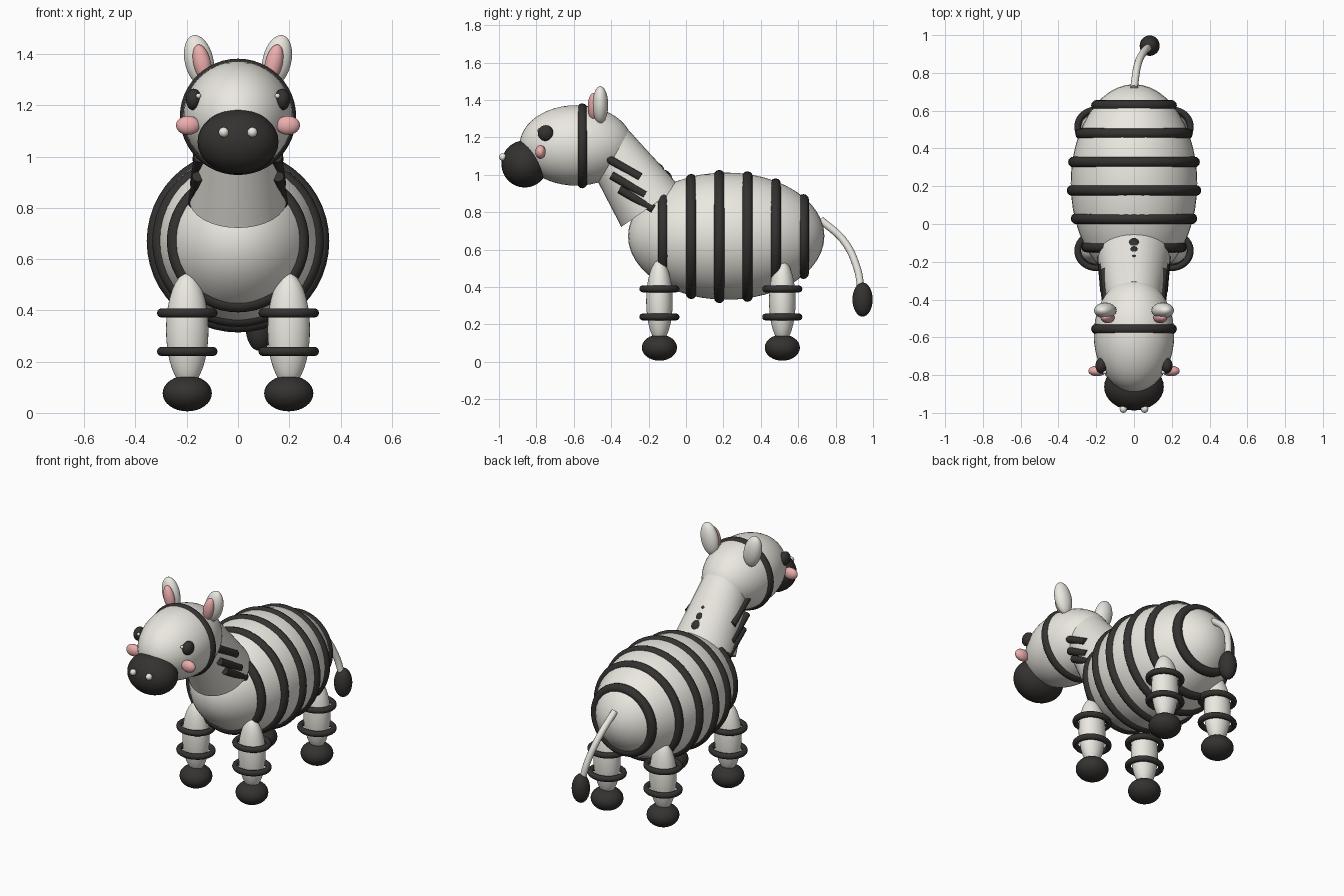
import bpy, math
from mathutils import Vector

if "Cube" in bpy.data.objects:
    bpy.data.objects.remove(bpy.data.objects["Cube"])


def mat(name, c):
    m = bpy.data.materials.new(name)
    m.diffuse_color = (*c, 1)
    m.use_nodes = True
    m.node_tree.nodes["Principled BSDF"].inputs["Base Color"].default_value = m.diffuse_color
    return m


CREAM = mat("cream", (0.83, 0.81, 0.75))
DARK = mat("dark", (0.035, 0.032, 0.03))
PINK = mat("pink", (0.85, 0.42, 0.42))


def finish(name, m):
    o = bpy.context.object
    o.name = name
    o.data.materials.append(m)
    bpy.ops.object.shade_smooth_by_angle(angle=math.radians(40))
    return o


def ball(name, loc, size, m, rot=(0, 0, 0), seg=32):
    bpy.ops.mesh.primitive_uv_sphere_add(segments=seg, ring_count=seg // 2, location=loc, rotation=rot)
    bpy.context.object.scale = size
    return finish(name, m)


def ring(name, loc, major, minor, rot=(0, 0, 0), scale=(1, 1, 1)):
    bpy.ops.mesh.primitive_torus_add(location=loc, rotation=rot, major_radius=major, minor_radius=minor,
                                     major_segments=48, minor_segments=12)
    bpy.context.object.scale = scale
    return finish(name, DARK)


def rod(name, a, b, r1, r2, m):
    a, b = Vector(a), Vector(b)
    d = b - a
    bpy.ops.mesh.primitive_cone_add(vertices=32, radius1=r1, radius2=r2, depth=d.length, location=(a + b) / 2,
                                    rotation=d.to_track_quat('Z', 'Y').to_euler())
    return finish(name, m)


UPRIGHT = (math.pi / 2, 0, 0)

# Body and its stripes
ball("body", (0, 0.215, 0.672), (0.335, 0.525, 0.34), CREAM, seg=48)
for i in range(6):
    y = -0.122 + 0.15 * i
    r = 0.34 * math.sqrt(1 - ((y - 0.215) / 0.525) ** 2)
    ring("body_stripe", (0, y, 0.67), r - 0.012, 0.029, UPRIGHT)

# Neck and mane
rod("neck", (0, -0.19, 0.83), (0, -0.418, 1.158), 0.19, 0.138, CREAM)
for i in range(5):
    t = i / 4
    ball("mane_tuft", (0, -0.27 + 0.15 * t, 1.145 - 0.165 * t), (0.024 + 0.016 * t, 0.03 + 0.015 * t, 0.035 + 0.015 * t),
         DARK, (0.7, 0, 0), 20)

# Head, head stripe and muzzle
ball("head", (0, -0.587, 1.157), (0.213, 0.303, 0.215), CREAM, seg=48)
ring("head_stripe", (0, -0.555, 1.155), 0.2, 0.027, UPRIGHT)
ball("muzzle", (0, -0.862, 1.058), (0.158, 0.125, 0.126), DARK)

for s in (-1, 1):
    # Face details
    ball("nostril", (s * 0.056, -0.98, 1.095), (0.02, 0.02, 0.02), CREAM, seg=16)
    ball("eye", (s * 0.173, -0.75, 1.223), (0.031, 0.042, 0.042), DARK, seg=24)
    ball("eye_glint", (s * 0.154, -0.785, 1.237), (0.01, 0.01, 0.01), CREAM, seg=12)
    ball("cheek", (s * 0.195, -0.778, 1.122), (0.047, 0.028, 0.037), PINK, seg=24)
    # Ears
    tilt = (0, s * math.radians(13), 0)
    ball("ear", (s * 0.152, -0.458, 1.374), (0.056, 0.042, 0.102), CREAM, tilt)
    ball("inner_ear", (s * 0.14, -0.495, 1.365), (0.034, 0.03, 0.074), PINK, tilt)
    # Slanted neck stripes
    for (y, z, x) in ((-0.335, 1.04, 0.148), (-0.308, 0.945, 0.158), (-0.265, 0.87, 0.165)):
        d = Vector((s * 0.008, 0.09, -0.052))
        c = Vector((s * x, y, z))
        rod("neck_stripe", c - d, c + d, 0.022, 0.022, DARK)
    # Legs with bands and hooves
    for part, y in (("front", -0.142), ("back", 0.515)):
        x = s * 0.198
        ball(part + "_leg", (x, y, 0.325), (0.083, 0.071, 0.22), CREAM)
        ball(part + "_hoof", (x, y, 0.076), (0.096, 0.094, 0.07), DARK)
        for z in (0.24, 0.39):
            ring(part + "_leg_band", (x, y, z), 0.1, 0.018, scale=(1, 0.91, 1))

# Tail
cu = bpy.data.curves.new("tail", 'CURVE')
cu.dimensions = '3D'
cu.bevel_depth = 0.02
cu.bevel_resolution = 4
cu.use_fill_caps = True
sp = cu.splines.new('BEZIER')
pts = [(0, 0.72, 0.76), (0.02, 0.845, 0.645), (0.055, 0.915, 0.5), (0.08, 0.937, 0.38)]
sp.bezier_points.add(len(pts) - 1)
for p, co in zip(sp.bezier_points, pts):
    p.co = co
    p.handle_left_type = p.handle_right_type = 'AUTO'
tail = bpy.data.objects.new("tail", cu)
bpy.context.collection.objects.link(tail)
cu.materials.append(CREAM)
ball("tail_tuft", (0.083, 0.944, 0.333), (0.053, 0.054, 0.091), DARK)
